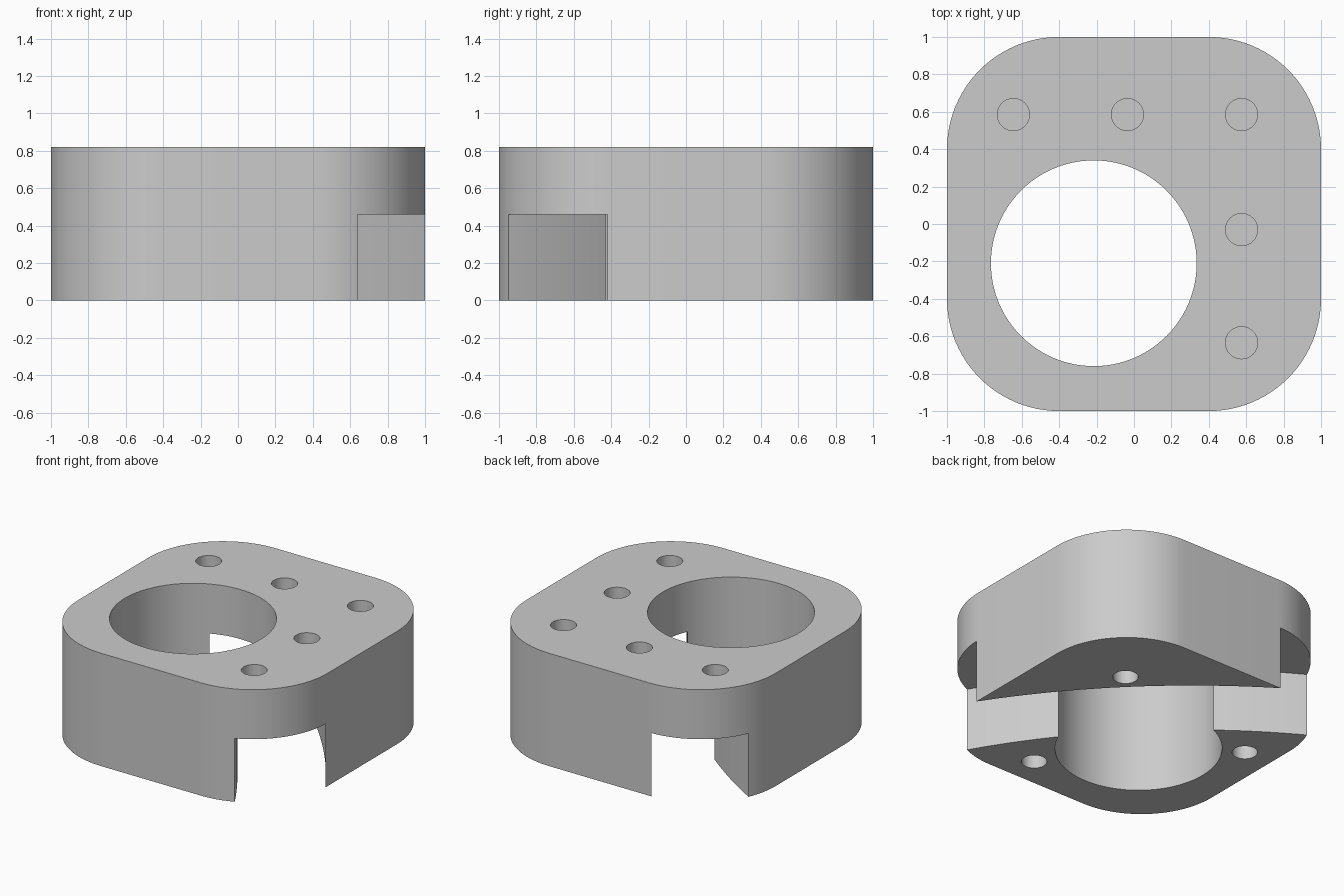
import bpy
import bmesh
from math import cos, sin, pi, radians

if "Cube" in bpy.data.objects:
    bpy.data.objects.remove(bpy.data.objects["Cube"])

HEIGHT = 0.82
SLOT_TOP = 0.46
HOLE_DEPTH = 0.2
OVER = 0.1  # how far cutters stick out of the block

grey = bpy.data.materials.new("light_grey")
grey.use_nodes = True
grey.diffuse_color = (0.6, 0.6, 0.6, 1)
grey.node_tree.nodes["Principled BSDF"].inputs["Base Color"].default_value = (0.6, 0.6, 0.6, 1)


def arc(cx, cy, r, start, end, steps):
    """Points along an arc, angles in degrees."""
    angles = [radians(start + (end - start) * i / steps) for i in range(steps + 1)]
    return [(cx + r * cos(a), cy + r * sin(a)) for a in angles]


def prism(name, outline, z0, z1):
    """Extrude a counter-clockwise outline from z0 to z1."""
    bm = bmesh.new()
    face = bm.faces.new([bm.verts.new((x, y, z0)) for x, y in outline])
    result = bmesh.ops.extrude_face_region(bm, geom=[face])
    for v in result["geom"]:
        if isinstance(v, bmesh.types.BMVert):
            v.co.z = z1
    bmesh.ops.recalc_face_normals(bm, faces=bm.faces)
    mesh = bpy.data.meshes.new(name)
    bm.to_mesh(mesh)
    bm.free()
    mesh.materials.append(grey)
    obj = bpy.data.objects.new(name, mesh)
    bpy.context.scene.collection.objects.link(obj)
    return obj


def cylinder(name, x, y, r, z0, z1, sides):
    return prism(name, arc(x, y, r, 0, 360, sides)[:-1], z0, z1)


def cut(target, cutter):
    """Subtract the cutter from the target and remove it."""
    cutter.hide_render = True
    mod = target.modifiers.new("cut", "BOOLEAN")
    mod.operation = "DIFFERENCE"
    mod.solver = "EXACT"
    mod.object = cutter
    bpy.context.view_layer.objects.active = target
    bpy.ops.object.modifier_apply(modifier=mod.name)
    bpy.data.objects.remove(cutter)


# Rounded square block
outline = []
for k, (sx, sy) in enumerate([(1, 1), (-1, 1), (-1, -1), (1, -1)]):
    outline += arc(0.4 * sx, 0.4 * sy, 0.6, 90 * k, 90 * k + 90, 24)
block = prism("block", outline, 0, HEIGHT)

# Large through bore
cut(block, cylinder("bore_cutter", -0.215, -0.21, 0.55, -OVER, HEIGHT + OVER, 96))

# Gently curved diagonal slot through the underside
c = -4.35 / 2 ** 0.5
slot = arc(c, c, 4.864, 24, 66, 80) + arc(c, c, 4.28, 66, 24, 80)
cut(block, prism("slot_cutter", slot, -OVER, SLOT_TOP))

# Blind holes in the top, in an L
for x, y in [(-0.645, 0.585), (-0.035, 0.585), (0.575, 0.585), (0.575, -0.03), (0.575, -0.635)]:
    cut(block, cylinder("top_hole_cutter", x, y, 0.086, HEIGHT - HOLE_DEPTH, HEIGHT + OVER, 32))

# Blind holes in the underside
for x, y in [(0.455, 0.455), (0.2, -0.785), (-0.785, 0.2)]:
    cut(block, cylinder("bottom_hole_cutter", x, y, 0.084, -OVER, HOLE_DEPTH, 32))

# Smooth round walls with crisp rims
bpy.ops.object.select_all(action="DESELECT")
block.select_set(True)
bpy.context.view_layer.objects.active = block
bpy.ops.object.shade_smooth_by_angle(angle=pi / 6)
